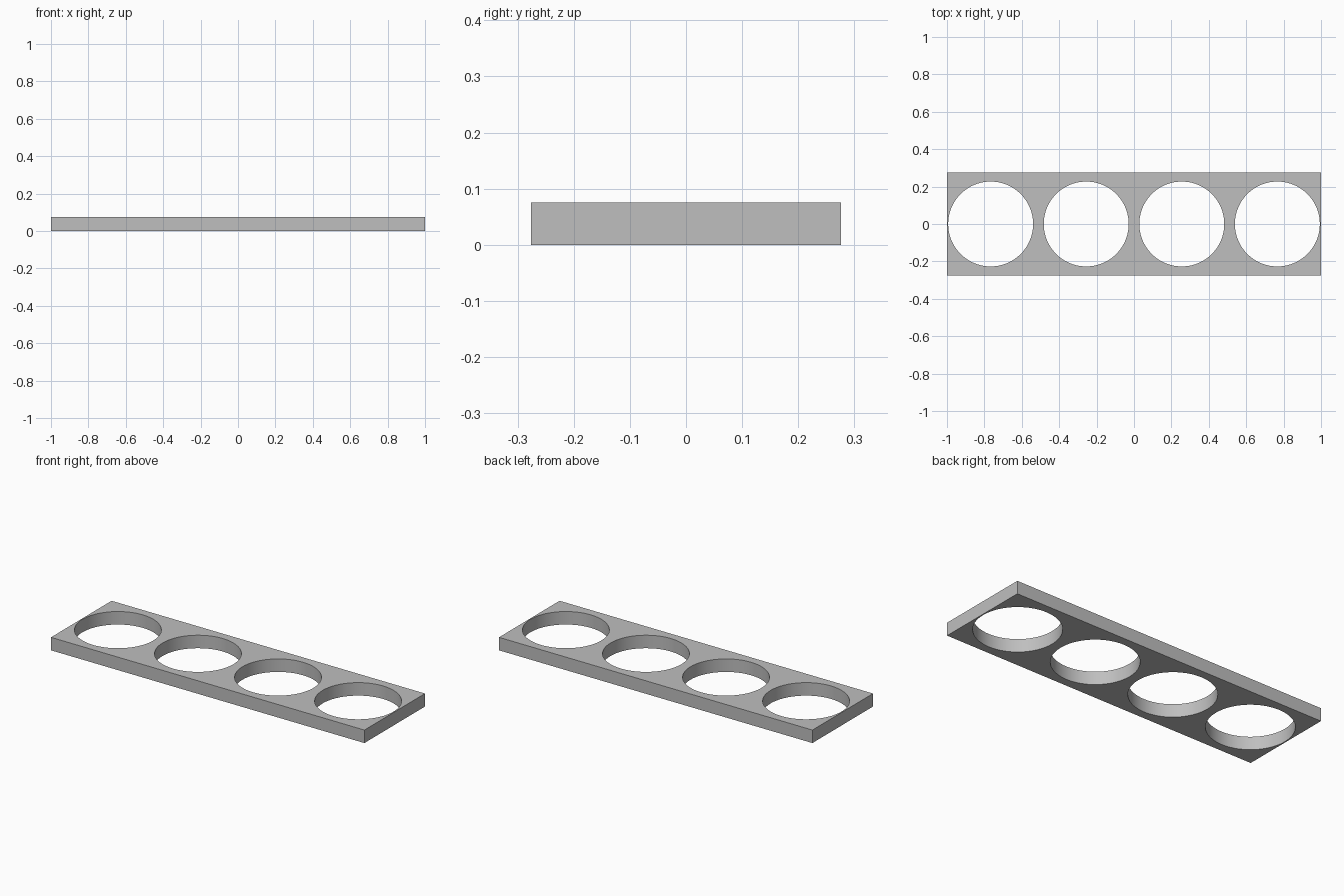
import bpy

if "Cube" in bpy.data.objects:
    bpy.data.objects.remove(bpy.data.objects["Cube"])

LENGTH, WIDTH, HEIGHT = 2.0, 0.552, 0.075
HOLE_RADIUS, HOLE_SPACING = 0.227, 0.511

grey = bpy.data.materials.new("plain grey")
grey.diffuse_color = (0.52, 0.52, 0.52, 1)
grey.use_nodes = True
grey.node_tree.nodes["Principled BSDF"].inputs["Base Color"].default_value = grey.diffuse_color

# Flat rectangular plate
bpy.ops.mesh.primitive_cube_add(size=1, location=(0, 0, HEIGHT / 2))
plate = bpy.context.object
plate.name = "holder_plate"
plate.scale = (LENGTH, WIDTH, HEIGHT)
bpy.ops.object.transform_apply(location=True, rotation=False, scale=True)
plate.data.materials.append(grey)

# Four evenly spaced round through-holes
for i in range(4):
    x = (i - 1.5) * HOLE_SPACING
    bpy.ops.mesh.primitive_cylinder_add(
        vertices=96, radius=HOLE_RADIUS, depth=HEIGHT * 3, location=(x, 0, HEIGHT / 2))
    cutter = bpy.context.object
    cutter.name = f"hole_cutter_{i + 1}"
    cutter.hide_render = True
    cutter.data.materials.append(grey)
    bpy.context.view_layer.objects.active = plate
    cut = plate.modifiers.new("hole", 'BOOLEAN')
    cut.operation = 'DIFFERENCE'
    cut.solver = 'EXACT'
    cut.object = cutter
    bpy.ops.object.modifier_apply(modifier=cut.name)
    bpy.data.objects.remove(cutter, do_unlink=True)

# Smooth hole walls, crisp rims and corners
bpy.ops.object.select_all(action='DESELECT')
plate.select_set(True)
bpy.context.view_layer.objects.active = plate
bpy.ops.object.shade_smooth_by_angle()
